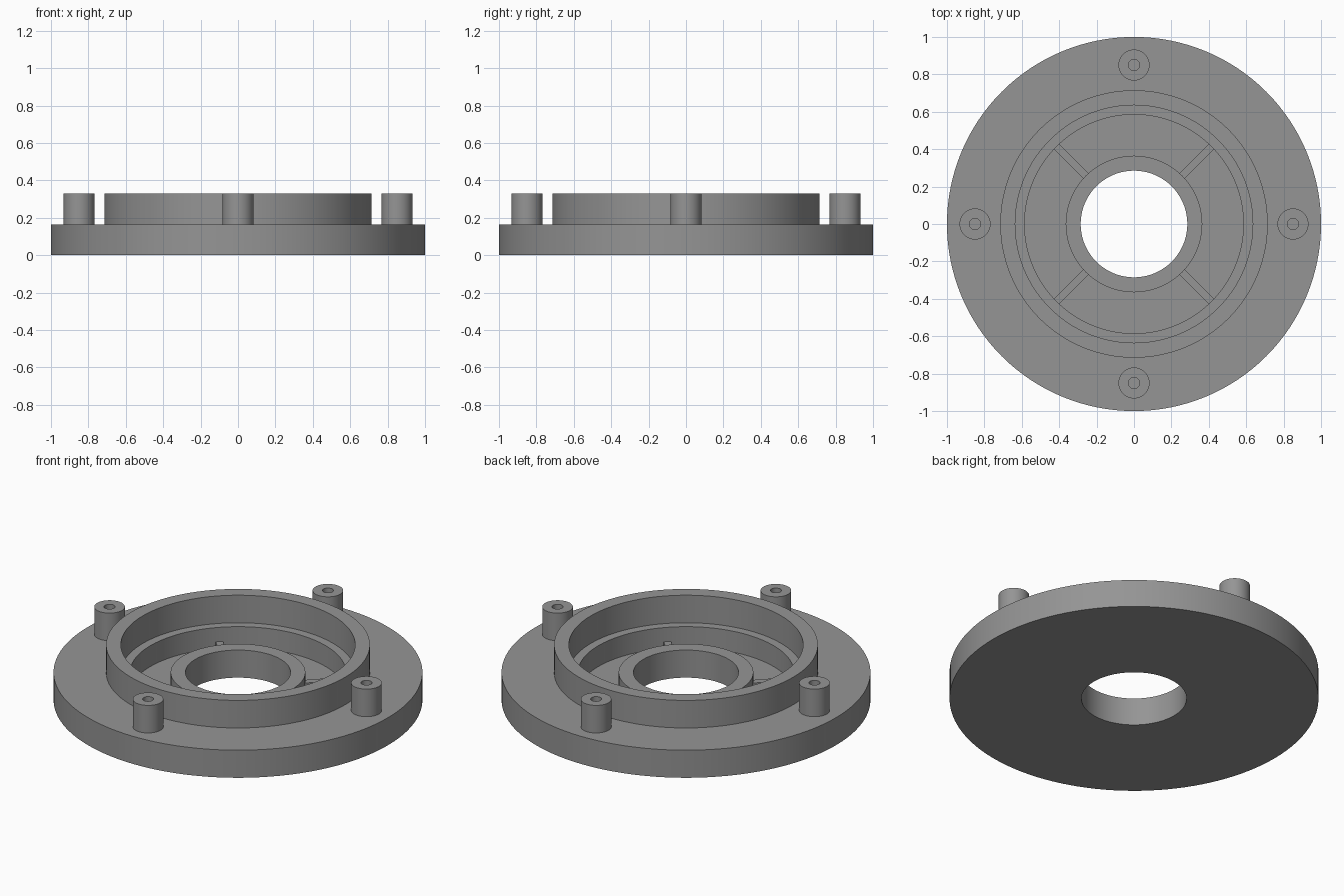
import bpy, bmesh, math

if "Cube" in bpy.data.objects:
    bpy.data.objects.remove(bpy.data.objects["Cube"])

grey = bpy.data.materials.new("mid grey")
grey.diffuse_color = (0.30, 0.30, 0.30, 1)
grey.use_nodes = True
grey.node_tree.nodes["Principled BSDF"].inputs["Base Color"].default_value = grey.diffuse_color


def finish(name, bm):
    bmesh.ops.recalc_face_normals(bm, faces=bm.faces)
    mesh = bpy.data.meshes.new(name)
    bm.to_mesh(mesh)
    bm.free()
    mesh.materials.append(grey)
    obj = bpy.data.objects.new(name, mesh)
    bpy.context.collection.objects.link(obj)
    bpy.ops.object.select_all(action='DESELECT')
    obj.select_set(True)
    bpy.context.view_layer.objects.active = obj
    bpy.ops.object.shade_smooth_by_angle(angle=math.radians(30))
    return obj


def lathe(name, profile, steps, closed=True):
    """Spin a radius/height profile around z; radius 0 closes on the axis."""
    bm = bmesh.new()
    verts = [bm.verts.new((r, 0, z)) for r, z in profile]
    edges = [bm.edges.new(p) for p in zip(verts, verts[1:])]
    if closed:
        edges.append(bm.edges.new((verts[-1], verts[0])))
    bmesh.ops.spin(bm, geom=verts + edges, cent=(0, 0, 0), axis=(0, 0, 1),
                   angle=math.tau, steps=steps, use_merge=True)
    bmesh.ops.remove_doubles(bm, verts=bm.verts, dist=1e-5)
    return finish(name, bm)


BASE, TOP, FLOOR, RIB = 0.165, 0.33, 0.04, 0.08

# Flange with centre bore, hub, recessed channel, ledge and raised ring
lathe("flange_body", [
    (0.285, 0), (1, 0), (1, BASE), (0.715, BASE), (0.715, TOP), (0.635, TOP),
    (0.635, BASE), (0.585, BASE), (0.585, FLOOR), (0.365, FLOOR),
    (0.365, BASE), (0.285, BASE)], 128)

for i in range(4):
    # Hollow mounting post
    a = i * math.pi / 2
    post = lathe(f"post_{i + 1}", [
        (0.083, BASE), (0.083, TOP), (0.03, TOP), (0.03, BASE + 0.002),
        (0, BASE + 0.002)], 40, closed=False)
    post.location = (0.85 * math.cos(a), 0.85 * math.sin(a), 0)

    # Low diagonal rib across the channel
    bm = bmesh.new()
    bmesh.ops.create_cube(bm, size=1)
    for v in bm.verts:
        v.co.x = 0.475 + v.co.x * 0.225
        v.co.y *= 0.04
        v.co.z = FLOOR - 0.005 if v.co.z < 0 else RIB
    rib = finish(f"rib_{i + 1}", bm)
    rib.rotation_euler.z = a + math.pi / 4
